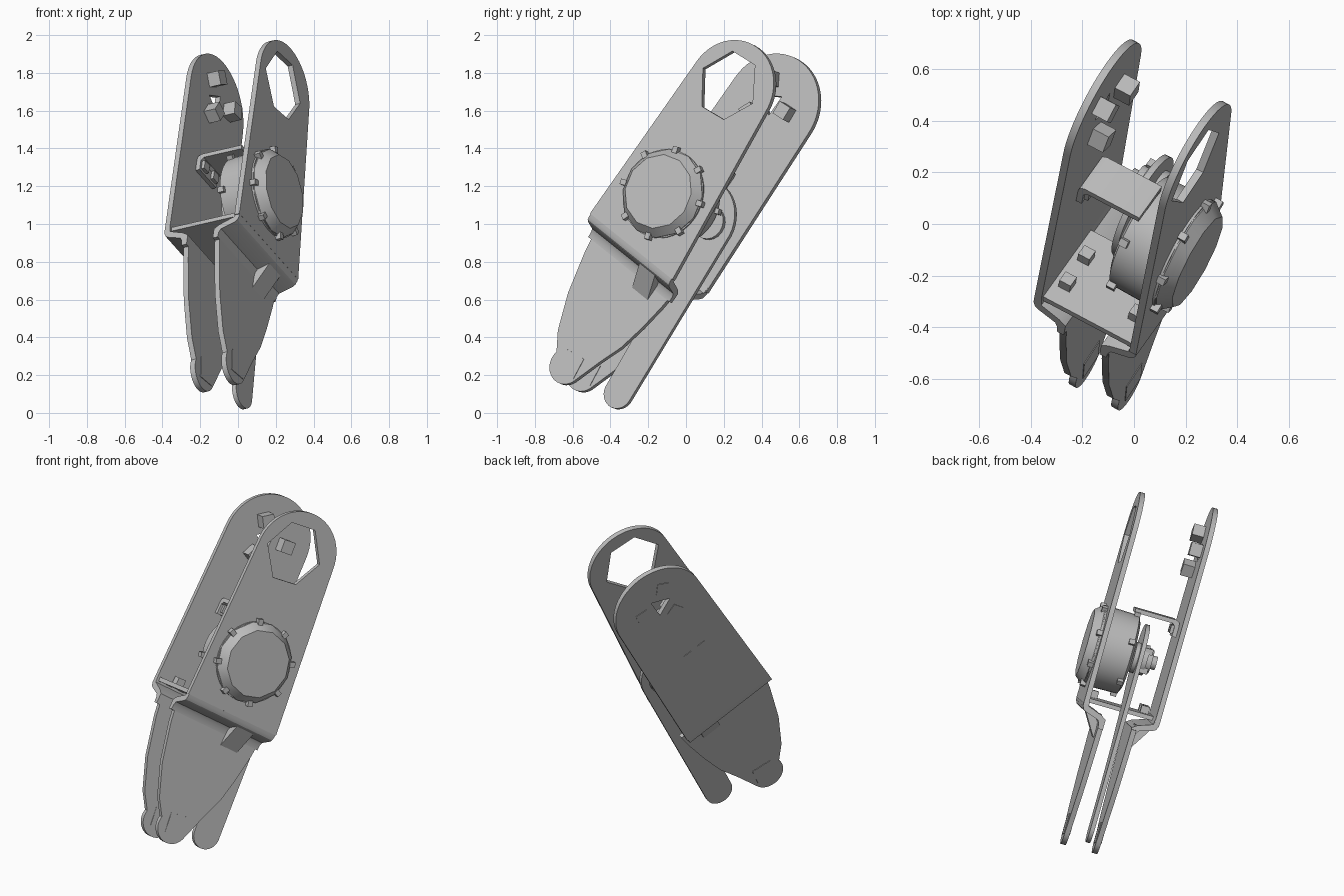
import bpy, bmesh, math
from mathutils import Vector, Matrix

old = bpy.data.objects.get("Cube")
if old:
    bpy.data.objects.remove(old, do_unlink=True)

# Leg frame: a = across the plates, b = along the leg, h = through the plates
along = Vector((0.115, 0.57, 0.813)).normalized()
out = Vector((0.865, -0.458, 0.2))
out = (out - along * out.dot(along)).normalized()
across = along.cross(out)
FRAME = Matrix((across, along, out)).transposed()

grey = bpy.data.materials.new("plain grey")
grey.use_nodes = True
grey.diffuse_color = (0.5, 0.5, 0.5, 1)
grey.node_tree.nodes["Principled BSDF"].inputs["Base Color"].default_value = (0.5, 0.5, 0.5, 1)


def finish(name, bm, smooth=False):
    bmesh.ops.recalc_face_normals(bm, faces=bm.faces)
    for v in bm.verts:
        v.co = FRAME @ v.co
    mesh = bpy.data.meshes.new(name)
    bm.to_mesh(mesh)
    bm.free()
    mesh.materials.append(grey)
    ob = bpy.data.objects.new(name, mesh)
    bpy.context.collection.objects.link(ob)
    if smooth:
        bpy.ops.object.select_all(action='DESELECT')
        ob.select_set(True)
        bpy.context.view_layer.objects.active = ob
        bpy.ops.object.shade_smooth_by_angle(angle=math.radians(30))
    return ob


def prism(name, loops, lo, hi, place=lambda p, q, t: (p, q, t), smooth=False):
    """Extrude an outline, with optional holes, from lo to hi."""
    bm = bmesh.new()
    edges = []
    for loop in loops:
        vs = [bm.verts.new((p, q, 0)) for p, q in loop]
        edges += [bm.edges.new((vs[i - 1], vs[i])) for i in range(len(vs))]
    bmesh.ops.triangle_fill(bm, edges=edges, use_beauty=True)
    ret = bmesh.ops.extrude_face_region(bm, geom=bm.faces[:])
    top = {g for g in ret["geom"] if isinstance(g, bmesh.types.BMVert)}
    for v in bm.verts:
        v.co = place(v.co.x, v.co.y, hi if v in top else lo)
    return finish(name, bm, smooth)


def arc(a, b, r, start, end, n):
    steps = [math.radians(start + (end - start) * i / n) for i in range(n + 1)]
    return [(a + r * math.cos(t), b + r * math.sin(t)) for t in steps]


def ring(a, b, r, n, start=0):
    return arc(a, b, r, start, start + 360, n)[:-1]


def block(name, a, b, h, size, turn=0):
    bm = bmesh.new()
    m = Matrix.Translation((a, b, h)) @ Matrix.Rotation(math.radians(turn), 4, 'Z')
    bmesh.ops.create_cube(bm, size=1, matrix=m @ Matrix.Diagonal((*size, 1)))
    return finish(name, bm)


def lathe(name, a, b, profile, n=40):
    """Solid of revolution about the out axis from (radius, h) points."""
    bm = bmesh.new()
    rows = [[bm.verts.new((*p, h)) for p in ring(a, b, r, n)] for r, h in profile]
    for r0, r1 in zip(rows, rows[1:]):
        for i in range(n):
            bm.faces.new((r0[i - 1], r0[i], r1[i], r1[i - 1]))
    bm.faces.new(rows[0])
    bm.faces.new(rows[-1])
    return finish(name, bm, True)


def mirror(h):
    return 0.44 - h


# Upper side plates with rounded heads
hole = [(-0.68 + 0.185 * math.cos(math.radians(t)), 1.565 + 0.185 * math.sin(math.radians(t)))
        for t in (2, 70, 122, 184, 252, 302)]
left_head = [(-0.92, 0.57), (-0.28, 0.57)] + arc(-0.66, 1.56, 0.26, 5, 180, 28)
right_head = [(-0.915, 0.57), (-0.31, 0.57)] + arc(-0.635, 1.57, 0.28, 2, 180, 28)
prism("left_side_plate", [left_head, hole], 0.42, 0.45, smooth=True)
prism("right_side_plate", [right_head, ring(-0.65, 1.58, 0.07, 3, 60)], -0.01, 0.02, smooth=True)

# Lower prongs and the bends that join them to the side plates
prong = ([(-0.9, 0.5), (-0.88, 0.38), (-0.82, 0.15), (-0.74, -0.04)]
         + arc(-0.575, -0.16, 0.1, 165, 345, 16)
         + [(-0.42, -0.03), (-0.365, 0.1), (-0.33, 0.25), (-0.305, 0.4), (-0.295, 0.5)])
bend = [(0.6, 0.45), (0.555, 0.449), (0.535, 0.44), (0.525, 0.425), (0.5, 0.345),
        (0.48, 0.333), (0.45, 0.33), (0.45, 0.3), (0.51, 0.3), (0.53, 0.33), (0.56, 0.415), (0.6, 0.42)]
for side, flip, right in (("left", lambda h: h, -0.285), ("right", mirror, -0.315)):
    lo, hi = sorted((flip(0.3), flip(0.33)))
    prism(side + "_prong", [prong], lo, hi, smooth=True)
    prism(side + "_bend", [[(b, flip(h)) for b, h in bend]], -0.915, right,
          place=lambda p, q, t: (t, p, q), smooth=True)
    block(side + "_toe_pad", -0.56, -0.14, (lo + hi) / 2, (0.12, 0.12, 0.036), 8)
    prism(side + "_gusset", [[(0.53, flip(0.32)), (0.53, flip(0.42)), (0.37, flip(0.32))]],
          -0.52, -0.4, place=lambda p, q, t: (t, p, q))

# Floor between the plates, with its fixing blocks
block("floor_plate", -0.71, 0.585, 0.22, (0.38, 0.025, 0.42))
for a, h in ((-0.8, 0.07), (-0.65, 0.07), (-0.78, 0.37)):
    block("floor_bolt", a, 0.615, h, (0.05, 0.05, 0.05))

# Motor through the left plate, with clips round both rims
MA, MB = -0.621, 0.898
lathe("motor_body", MA, MB, [(0.2, 0.24), (0.235, 0.255), (0.24, 0.46)])
lathe("motor_cap", MA, MB, [(0.24, 0.45), (0.24, 0.465), (0.2, 0.515)], 12)
for h, count in ((0.465, 8), (0.27, 6)):
    for i in range(count):
        t = 360 / count * i + 20
        r = math.radians(t)
        block("motor_clip", MA + 0.24 * math.cos(r), MB + 0.24 * math.sin(r), h,
              (0.035, 0.03, 0.035), t)

# Swinging lower link and its hub
link = (arc(-0.288, -0.115, 0.085, 180, 360, 14) + arc(-0.5, 0.88, 0.22, 0, 200, 24)
        + [(-0.68, 0.75), (-0.56, 0.6), (-0.45, 0.35), (-0.4, 0.15)])
prism("lower_link", [link], 0.19, 0.215, smooth=True)
lathe("link_hub", -0.42, 0.9, [(0.04, 0.1), (0.04, 0.13), (0.07, 0.13), (0.07, 0.16), (0.09, 0.16), (0.09, 0.24)], 20)
for i in range(4):
    t = math.radians(90 * i - 45)
    block("link_bolt", -0.42 + 0.08 * math.cos(t), 0.9 + 0.08 * math.sin(t), 0.17, (0.035, 0.035, 0.06))

# Strap from the right plate to the motor, with foot and bolts
strap = [(1.17, 0.29), (1.17, 0.045), (1.16, 0.025), (1.14, 0.02), (1.07, 0.02), (1.07, 0.045),
         (1.13, 0.045), (1.145, 0.06), (1.145, 0.29)]
prism("motor_strap", [strap], -0.75, -0.57, place=lambda p, q, t: (t, p, q), smooth=True)
for a in (-0.71, -0.61):
    block("strap_bolt", a, 1.11, 0.025, (0.05, 0.05, 0.076))

# Three square pegs round the small opening of the right plate
for t in (5, 125, 245):
    r = math.radians(t)
    block("head_peg", -0.65 + 0.12 * math.cos(r), 1.58 + 0.12 * math.sin(r), 0.038,
          (0.075, 0.075, 0.102), t)
